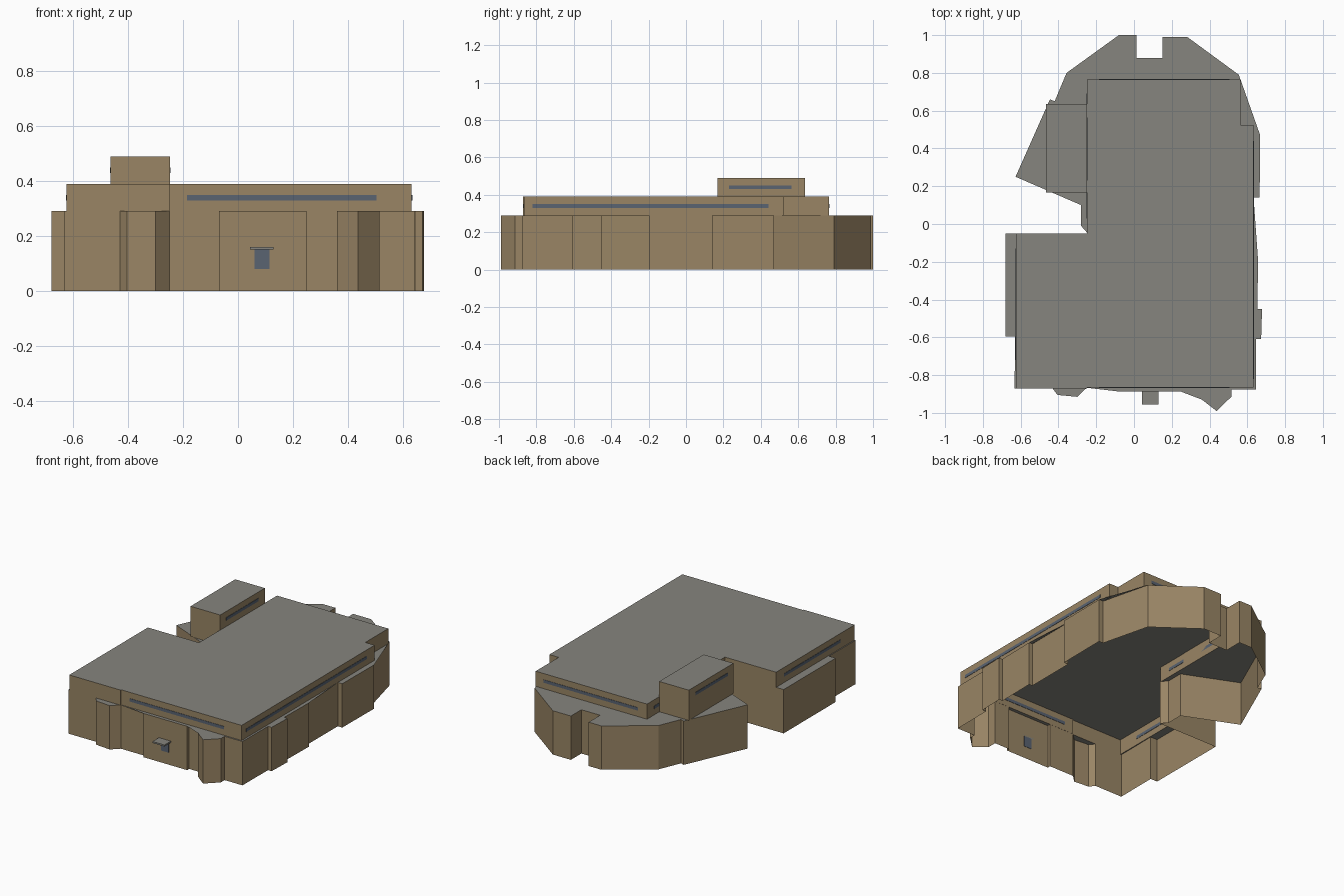
import bpy, bmesh
from mathutils import Vector

cube = bpy.data.objects.get("Cube")
if cube:
    bpy.data.objects.remove(cube, do_unlink=True)


def material(name, rgb):
    m = bpy.data.materials.new(name)
    m.use_nodes = True
    m.diffuse_color = (*rgb, 1)
    m.node_tree.nodes["Principled BSDF"].inputs["Base Color"].default_value = (*rgb, 1)
    return m


WALL = material("tan wall", (0.32, 0.235, 0.13))
ROOF = material("grey roof", (0.24, 0.235, 0.21))
GLASS = material("blue grey glass", (0.10, 0.125, 0.165))

LEDGE, TOP, TOWER_TOP = 0.29, 0.39, 0.49


def finish(name, bm, *mats):
    mesh = bpy.data.meshes.new(name)
    bm.to_mesh(mesh)
    bm.free()
    for m in mats:
        mesh.materials.append(m)
    obj = bpy.data.objects.new(name, mesh)
    bpy.context.collection.objects.link(obj)
    return obj


def shell(name, outline, z0, z1, cap=True):
    """Walls around a counter-clockwise outline, open below, with an optional roof."""
    bm = bmesh.new()
    low = [bm.verts.new((x, y, z0)) for x, y in outline]
    high = [bm.verts.new((x, y, z1)) for x, y in outline]
    n = len(outline)
    for i in range(n):
        j = (i + 1) % n
        bm.faces.new((low[i], low[j], high[j], high[i]))
    if cap:
        bm.faces.new(high).material_index = 1
    return finish(name, bm, WALL, ROOF)


def box(name, lo, hi, mat):
    bm = bmesh.new()
    bmesh.ops.create_cube(bm, size=1)
    lo, hi = Vector(lo), Vector(hi)
    for v in bm.verts:
        v.co = (lo + hi) / 2 + v.co * (hi - lo)
    return finish(name, bm, mat)


# Ground floor outline, counter-clockwise from the front right corner
front = [(-0.632, -0.872), (-0.43, -0.872), (-0.405, -0.905), (-0.3, -0.915),
         (-0.25, -0.867), (-0.07, -0.867), (-0.07, -0.888), (0.25, -0.888),
         (0.25, -0.867), (0.36, -0.867), (0.36, -0.93), (0.437, -0.99),
         (0.515, -0.915), (0.515, -0.875), (0.645, -0.875)]
left = [(0.647, -0.61), (0.673, -0.61), (0.678, -0.45), (0.653, -0.45),
        (0.657, -0.195), (0.632, -0.195), (0.633, 0.14), (0.665, 0.14),
        (0.668, 0.47), (0.636, 0.47)]
back = [(0.555, 0.79), (0.282, 0.99), (0.15, 0.99), (0.15, 0.88),
        (0.013, 0.88), (0.013, 1.0), (-0.08, 1.0), (-0.357, 0.80)]
right = [(-0.42, 0.65), (-0.445, 0.66), (-0.627, 0.25), (-0.28, 0.1),
         (-0.28, -0.01), (-0.245, -0.05), (-0.68, -0.05), (-0.68, -0.595),
         (-0.63, -0.595)]
ground = front + left + back + right
shell("ground_floor_walls", ground, 0, LEDGE, cap=False)

# Upper floor outline
X0, X1, X2, X3 = -0.625, -0.25, 0.565, 0.633
Y0, Y1, Y2, Y3 = -0.872, -0.05, 0.525, 0.765
YF = -0.866
upper = [(X0, Y0), (X1, Y0), (X1, YF), (X3, YF), (X3, Y2), (X2, Y2),
         (X2, Y3), (X1, Y3), (X1, Y1), (X0, Y1)]
shell("upper_floor", upper, LEDGE, TOP)


# Lower roof: only the parts that stick out past the upper floor
def under_upper(p):
    return ((X0 < p.x < X1 and Y0 < p.y < Y1) or (X1 < p.x < X2 and YF < p.y < Y3)
            or (X2 < p.x < X3 and YF < p.y < Y2))


bm = bmesh.new()
face = bm.faces.new([bm.verts.new((x, y, LEDGE)) for x, y in ground])
bmesh.ops.triangulate(bm, faces=[face])
cuts = [((x, 0, 0), (1, 0, 0)) for x in (X0, X1, X2, X3)]
cuts += [((0, y, 0), (0, 1, 0)) for y in (Y0, YF, Y1, Y2, Y3)]
for co, no in cuts:
    bmesh.ops.bisect_plane(bm, geom=bm.verts[:] + bm.edges[:] + bm.faces[:],
                           plane_co=co, plane_no=no)
covered = [f for f in bm.faces if under_upper(f.calc_center_median())]
bmesh.ops.delete(bm, geom=covered, context='FACES')
finish("lower_roof", bm, ROOF)

# Rooftop block on the back right terrace
TX0, TX1, TY0, TY1 = -0.465, -0.248, 0.168, 0.635
shell("rooftop_block", [(TX0, TY0), (TX1, TY0), (TX1, TY1), (TX0, TY1)], LEDGE, TOWER_TOP)

# Window bands, thin plates set through the walls
T = 0.002


def band_x(name, x0, x1, y, z0, z1):
    box(name, (x0, y - T, z0), (x1, y + T, z1), GLASS)


def band_y(name, y0, y1, x, z0, z1):
    box(name, (x - T, y0, z0), (x + T, y1, z1), GLASS)


B0, B1 = 0.33, 0.35
band_x("front_window_band", -0.185, 0.505, YF, B0, B1)
band_x("back_window_band", -0.185, 0.505, Y3, B0, B1)
band_y("left_window_band", -0.82, 0.44, X3, B0, B1)
band_y("wing_window_band", -0.72, -0.13, X0, B0, B1)
band_y("terrace_window_band", 0.03, 0.69, X1, B0, B1)
for side, x in (("left", TX1), ("right", TX0)):
    band_y("rooftop_window_band_" + side, 0.23, 0.565, x, 0.43, 0.45)

# Entrance
band_x("entrance_door", 0.06, 0.115, -0.888, 0.08, 0.15)
box("entrance_canopy", (0.043, -0.955, 0.15), (0.13, -0.888, 0.16), ROOF)
